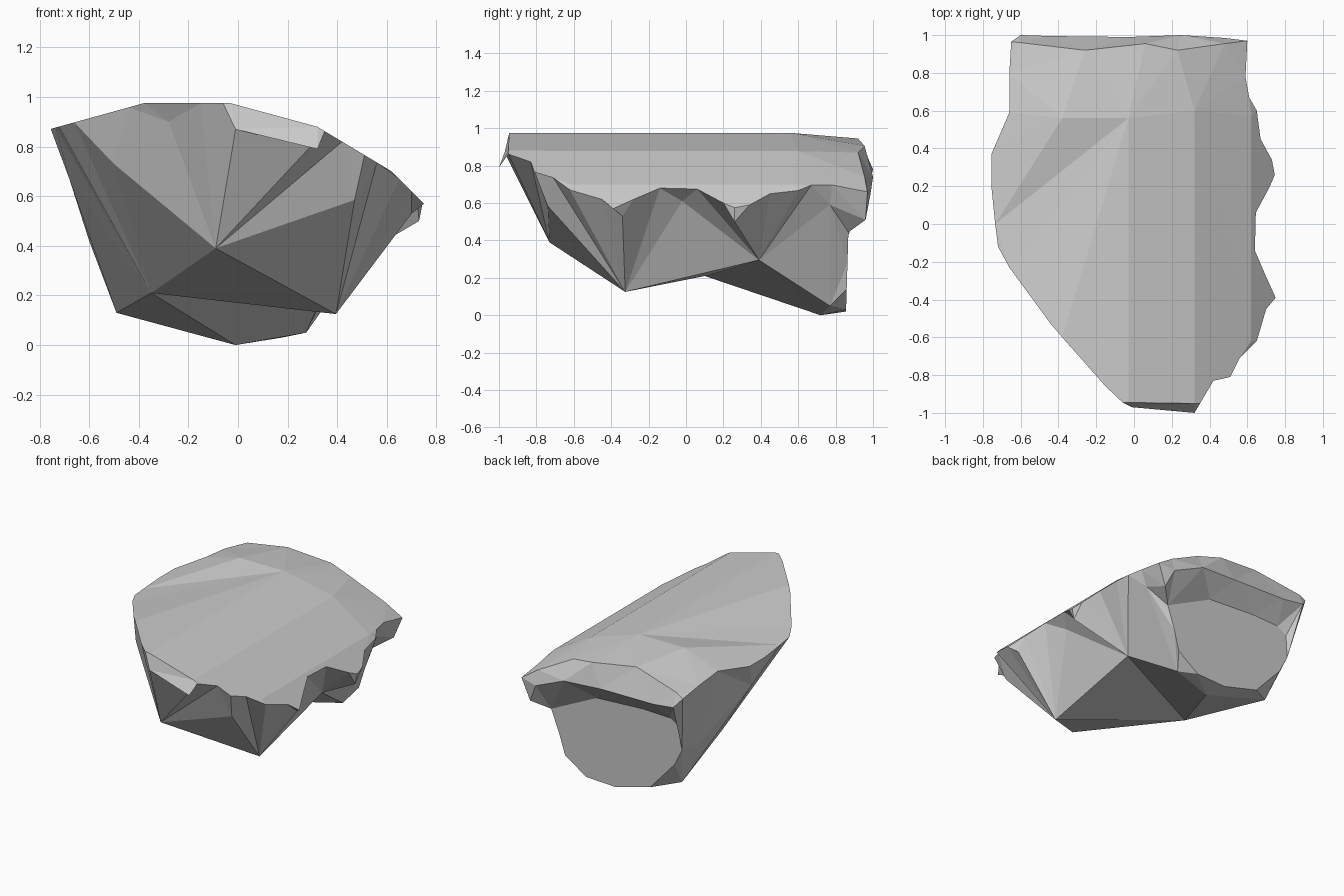
import bpy, bmesh
from mathutils import Vector
from mathutils.geometry import delaunay_2d_cdt

# Cross-section of the sloping top, extruded along y
PROFILE = [(-0.76, 0.87), (-0.38, 0.975), (-0.03, 0.975), (0.32, 0.88), (0.62, 0.70), (0.76, 0.56)]


def top_z(x, y):
    for (xa, za), (xb, zb) in zip(PROFILE, PROFILE[1:]):
        if x <= xb:
            z = za + (zb - za) * (x - xa) / (xb - xa)
            break
    return z - 0.1 * max(0, y - 0.57)


# Ragged rim; points without z lie on the top profile
rim = [(-0.01, -0.97, 0.87), (0.32, -1.0, 0.79), (0.35, -0.95), (0.42, -0.83), (0.51, -0.81),
       (0.56, -0.71), (0.65, -0.62), (0.70, -0.45), (0.75, -0.39), (0.70, -0.28), (0.64, -0.14),
       (0.645, 0.06), (0.72, 0.2), (0.745, 0.26), (0.73, 0.34), (0.67, 0.45), (0.65, 0.6),
       (0.61, 0.67), (0.59, 0.78), (0.60, 0.97, 0.66), (0.48, 0.985, 0.64), (0.25, 1.0, 0.74),
       (-0.03, 0.99, 0.755), (-0.44, 0.995, 0.76), (-0.60, 1.0, 0.78), (-0.65, 0.965, 0.84),
       (-0.66, 0.8), (-0.66, 0.59), (-0.755, 0.37), (-0.755, 0.2), (-0.735, 0.0), (-0.72, -0.12),
       (-0.66, -0.23), (-0.44, -0.53), (-0.38, -0.6), (-0.15, -0.86), (-0.06, -0.945)]
rim = [p if len(p) == 3 else (*p, top_z(*p)) for p in rim]

# Top surface: ridge ends, then the bevelled back edge
ridge = [(-0.03, -0.945), (0.32, -0.95), (0.62, -0.62),
         (-0.38, 0.56), (-0.03, 0.56), (0.32, 0.6), (0.62, 0.57)]
top = [(*p, top_z(*p)) for p in ridge]
top += [(-0.60, 0.96, 0.87), (-0.26, 0.92, 0.945), (0.06, 0.955, 0.905),
        (0.23, 0.92, 0.87), (0.48, 0.955, 0.74)]
top_edges = [(0, 4), (1, 5), (2, 6), (3, 4), (4, 5), (5, 6), (0, 1),
             (7, 8), (8, 9), (9, 10), (10, 11)]

# Craggy underside
under = [(-0.09, -0.73, 0.39), (-0.35, 0.10, 0.21), (0.395, -0.325, 0.125), (0.38, 0.39, 0.295),
         (-0.49, 0.744, 0.13), (-0.01, 0.72, 0.0), (0.275, 0.77, 0.05), (0.47, -0.74, 0.585),
         (0.70, -0.34, 0.53), (0.56, -0.02, 0.61), (0.73, 0.26, 0.50), (0.54, 0.77, 0.59),
         (-0.28, -0.67, 0.90), (-0.50, -0.42, 0.73), (-0.68, 0.24, 0.67), (-0.60, 0.72, 0.42),
         (0.54, 0.96, 0.51)]
under_edges = [(0, 1), (0, 2), (1, 2), (2, 3), (1, 3), (1, 5), (5, 6), (3, 6), (3, 5), (1, 4),
               (4, 5), (1, 14), (2, 9), (2, 8), (2, 7), (0, 7), (3, 9), (3, 10), (3, 11),
               (1, 13), (0, 13), (14, 15), (4, 15)]

# Flat back face, nearly vertical
back = [(0.44, 0.444), (0.083, 0.617), (-0.283, 0.637), (-0.49, 0.629), (-0.562, 0.584),
        (-0.577, 0.427), (-0.516, 0.305), (-0.322, 0.092), (-0.05, 0.02), (0.176, 0.03),
        (0.339, 0.141), (0.38, 0.28)]
n = len(under)
under += [(x, 0.855 + 0.03 * z, z) for x, z in back]
under_edges += [(n + i, n + (i + 1) % len(back)) for i in range(len(back))]

bm = bmesh.new()


def skin(inner, edges):
    """Triangulate one side of the rock between the rim and its inner points."""
    pts = rim + inner
    r = len(rim)
    links = [(i, (i + 1) % r) for i in range(r)] + [(a + r, b + r) for a, b in edges]
    co, _, faces, orig, _, _ = delaunay_2d_cdt([Vector(p[:2]) for p in pts], links, [], 1, 1e-5)
    verts = []
    for c, o in zip(co, orig):
        z = pts[o[0]][2] if o else top_z(c.x, c.y)
        verts.append(bm.verts.new((c.x, c.y, z)))
    for f in faces:
        bm.faces.new([verts[i] for i in f])


skin(top, top_edges)
skin(under, under_edges)
bmesh.ops.remove_doubles(bm, verts=bm.verts, dist=0.0005)
bmesh.ops.recalc_face_normals(bm, faces=bm.faces)
mesh = bpy.data.meshes.new("rock_ledge")
bm.to_mesh(mesh)
bm.free()
bpy.context.collection.objects.link(bpy.data.objects.new("rock_ledge", mesh))
